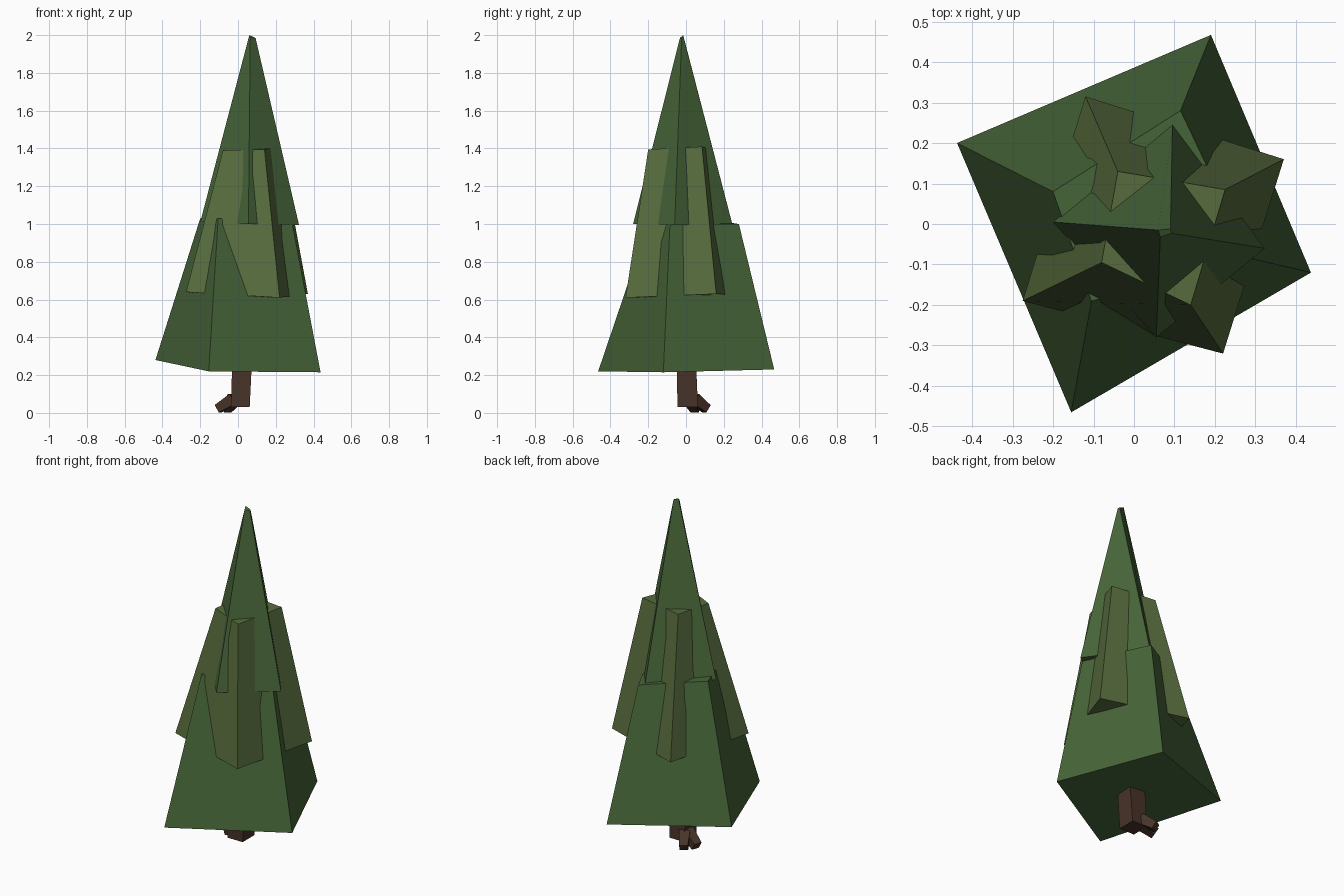
import bpy, bmesh
from mathutils import Vector

if "Cube" in bpy.data.objects:
    bpy.data.objects.remove(bpy.data.objects["Cube"])


def material(name, rgb):
    m = bpy.data.materials.new(name)
    m.diffuse_color = (*rgb, 1)
    m.use_nodes = True
    m.node_tree.nodes["Principled BSDF"].inputs["Base Color"].default_value = m.diffuse_color
    return m


LEAF = material("dark_leaf", (0.062, 0.130, 0.040))
MOSS = material("light_leaf", (0.095, 0.150, 0.047))
BARK = material("bark", (0.065, 0.034, 0.022))


def frustum(name, bottom, top, mat):
    """Closed solid lofted between two rings of equal length."""
    bm = bmesh.new()
    low = [bm.verts.new(p) for p in bottom]
    high = [bm.verts.new(p) for p in top]
    n = len(low)
    bm.faces.new(low[::-1])
    bm.faces.new(high)
    for i in range(n):
        j = (i + 1) % n
        bm.faces.new((low[i], low[j], high[j], high[i]))
    bmesh.ops.recalc_face_normals(bm, faces=bm.faces)
    mesh = bpy.data.meshes.new(name)
    bm.to_mesh(mesh)
    bm.free()
    mesh.materials.append(mat)
    ob = bpy.data.objects.new(name, mesh)
    bpy.context.collection.objects.link(ob)
    return ob


# Foliage tiers: hand-twisted four-sided cones
frustum("lower_foliage",
        [(-0.155, -0.465, 0.22), (0.437, -0.12, 0.215), (0.19, 0.467, 0.23), (-0.437, 0.20, 0.28)],
        [(-0.105, -0.19, 1.03), (0.288, -0.085, 1.0), (0.115, 0.28, 1.0), (-0.20, 0.08, 1.03)], LEAF)
frustum("middle_foliage",
        [(-0.275, -0.19, 0.64), (0.22, -0.32, 0.61), (0.37, 0.16, 0.63), (-0.12, 0.315, 0.62)],
        [(-0.08, -0.095, 1.39), (0.14, -0.20, 1.395), (0.225, 0.085, 1.41), (-0.04, 0.13, 1.40)], MOSS)
frustum("upper_foliage",
        [(-0.20, 0.005, 1.01), (0.055, -0.28, 1.0), (0.323, -0.06, 0.995), (0.095, 0.245, 1.0)],
        [(0.06, -0.015, 2.0), (0.065, -0.032, 1.985), (0.093, -0.023, 1.985), (0.09, -0.012, 1.985)], LEAF)


# Trunk
def square(x0, x1, y0, y1, z):
    return [(x0, y0, z), (x1, y0, z), (x1, y1, z), (x0, y1, z)]


frustum("trunk", square(-0.037, 0.062, -0.045, 0.063, 0.032),
        square(-0.03, 0.075, -0.05, 0.052, 0.30), BARK)


# Roots: short square stubs sloping from the trunk to the ground
def root(name, start, end, w0, w1):
    a, b = Vector(start), Vector(end)
    d = (b - a).normalized()
    side = d.cross(Vector((0, 0, 1))).normalized()
    up = side.cross(d)

    def ring(c, w):
        return [c + side * w * s + up * w * t for s, t in ((-1, -1), (1, -1), (1, 1), (-1, 1))]
    frustum(name, ring(a, w0), ring(b, w1), BARK)


root("root_left", (-0.02, 0.02, 0.075), (-0.105, 0.05, 0.022), 0.03, 0.023)
root("root_back", (-0.02, 0.04, 0.075), (-0.06, 0.108, 0.022), 0.03, 0.023)
